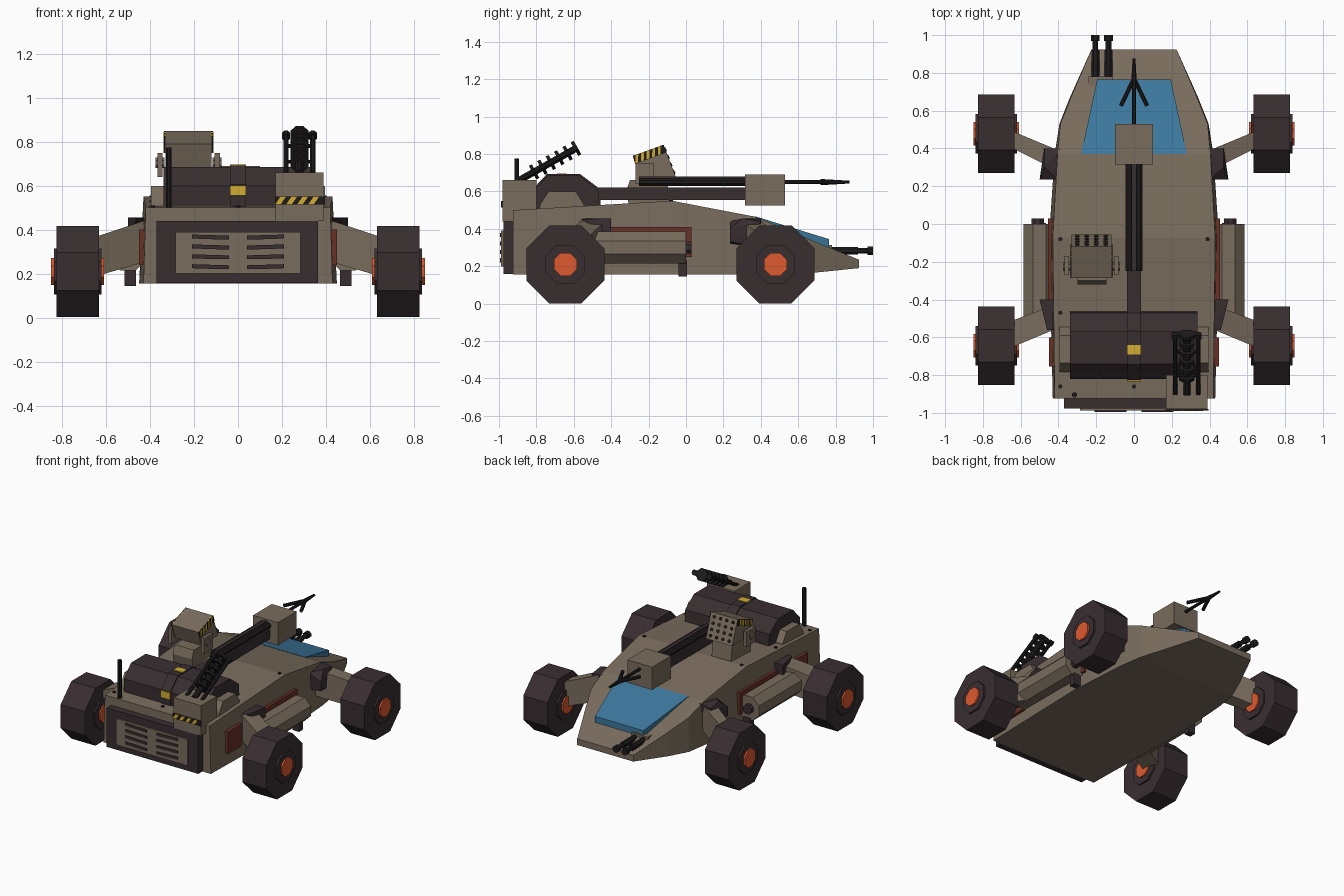
import bpy, bmesh, math
from mathutils import Vector, Matrix

cube = bpy.data.objects.get("Cube")
if cube:
    bpy.data.objects.remove(cube, do_unlink=True)


def material(name, rgb):
    m = bpy.data.materials.new(name)
    m.use_nodes = True
    m.diffuse_color = (*rgb, 1)
    bsdf = next(n for n in m.node_tree.nodes if n.type == 'BSDF_PRINCIPLED')
    bsdf.inputs["Base Color"].default_value = (*rgb, 1)
    bsdf.inputs["Roughness"].default_value = 0.8
    return m


TAN = material("dusty tan", (0.19, 0.15, 0.108))
DARK = material("dark plum grey", (0.04, 0.027, 0.03))
BLACK = material("black", (0.013, 0.011, 0.012))
BLUE = material("glass blue", (0.046, 0.19, 0.34))
ORANGE = material("hub orange", (0.72, 0.1, 0.028))
YELLOW = material("warning yellow", (0.64, 0.42, 0.032))
RED = material("rust red", (0.14, 0.03, 0.018))
EIGHTH = math.pi / 8
FLAT = 1 / math.cos(EIGHTH)     # apothem to radius of an octagon


def finish(name, bm, mat):
    bmesh.ops.recalc_face_normals(bm, faces=bm.faces)
    me = bpy.data.meshes.new(name)
    bm.to_mesh(me)
    bm.free()
    me.materials.append(mat)
    ob = bpy.data.objects.new(name, me)
    bpy.context.collection.objects.link(ob)
    return ob


def solid(name, pts, mat):
    """Convex block around a few corner points."""
    bm = bmesh.new()
    for p in pts:
        bm.verts.new(p)
    bmesh.ops.convex_hull(bm, input=bm.verts)
    bmesh.ops.dissolve_limit(bm, angle_limit=0.01, verts=bm.verts, edges=bm.edges)
    return finish(name, bm, mat)


def box(name, x, y, z, mat):
    return solid(name, [(a, b, c) for a in x for b in y for c in z], mat)


def prism_x(name, profile, x, mat):
    return solid(name, [(a, p[0], p[1]) for a in x for p in profile], mat)


def prism_y(name, profile, y, mat):
    return solid(name, [(p[0], b, p[1]) for b in y for p in profile], mat)


def rod(name, a, b, r, mat, sides=8, tip=None):
    """Cylinder or cone between two points, flats facing the axes."""
    a, b = Vector(a), Vector(b)
    bm = bmesh.new()
    rot = (b - a).to_track_quat('Z', 'Y').to_matrix().to_4x4()
    place = Matrix.Translation((a + b) / 2) @ rot @ Matrix.Rotation(EIGHTH, 4, 'Z')
    bmesh.ops.create_cone(bm, cap_ends=True, segments=sides, radius1=r,
                          radius2=r if tip is None else tip,
                          depth=(b - a).length, matrix=place)
    return finish(name, bm, mat)


def hazard(name, a, b, down, span, make, count):
    """Thin dark plate with slanted yellow bars, drawn by prism_x or prism_y."""
    a, b, down = Vector(a), Vector(b), Vector(down)
    lo, hi = span
    make(name + "_plate", [a, b, b + down, a + down], (lo, hi), BLACK)
    mid = (lo + hi) / 2
    grow = (lo - (hi - mid) * 0.3, hi + (hi - mid) * 0.3)
    step = (b - a) / (count + 0.5)
    for i in range(count):
        p = a + step * (i + 0.5)
        make(f"{name}_bar_{i}", [p, p + step * 0.5, p + down, p - step * 0.5 + down], grow, YELLOW)


# Hull: lofted stations (y, half width low, half width high, z low, z high)
stations = [(-.925, .43, .42, .155, .5), (-.075, .45, .43, .155, .55),
            (.37, .42, .405, .155, .465), (.53, .395, .39, .155, .4),
            (.68, .335, .33, .165, .336), (.925, .225, .225, .19, .235)]
bm = bmesh.new()
rings = [[bm.verts.new(p) for p in ((-lo, y, a), (lo, y, a), (hi, y, b), (-hi, y, b))]
         for y, lo, hi, a, b in stations]
bm.faces.new(rings[0])
bm.faces.new(rings[-1])
for r, s in zip(rings, rings[1:]):
    for i in range(4):
        bm.faces.new((r[i], r[(i + 1) % 4], s[(i + 1) % 4], s[i]))
finish("hull", bm, TAN)

# Canopy glass
solid("canopy", [(s * w, y, z) for s in (-1, 1) for w, y, z in
                 ((.28, .37, .467), (.28, .37, .44), (.195, .765, .345), (.195, .765, .29))], BLUE)

# Tail grille
box("tail_frame", (-.37, .365), (-.977, -.9), (.158, .44), DARK)
box("grille_plate", (-.285, .285), (-.988, -.97), (.2, .39), TAN)
for s in (-1, 1):
    for i in range(4):
        z = .225 + i * .045
        solid(f"grille_slot_{s}_{i}", [(s * x, y, z + d) for y in (-.995, -.985) for x, d in
              ((.04, -.004), (.04, .013), (.1, .013), (.21, .018), (.21, 0), (.1, -.004))], DARK)

# Engine drum with end caps and strap
drum = [(-.82, .48), (-.82, .6), (-.74, .685), (-.57, .685), (-.47, .61), (-.46, .48)]
prism_x("engine_drum", drum, (-.34, .335), DARK)
cap = [(-.79, .48), (-.78, .53), (-.735, .6), (-.59, .6), (-.545, .53), (-.54, .48)]
prism_x("engine_end_caps", cap, (-.395, .395), TAN)
prism_x("engine_strap", [(-.645 + (y + .645) * 1.04, .48 + (z - .48) * 1.04) for y, z in drum],
        (-.037, .037), DARK)
box("strap_mark_top", (-.037, .037), (-.69, -.64), (.688, .697), YELLOW)
box("strap_mark_rear", (-.037, .037), (-.834, -.826), (.555, .602), YELLOW)

# Main gun
box("gun_beam", (-.037, .037), (-.48, .32), (.555, .622), DARK)
for x in (-.024, .024):
    rod(f"gun_rail_{x}", (x, -.25, .65), (x, .32, .65), .022, BLACK)
box("gun_spine", (-.012, .012), (-.25, .32), (.63, .68), DARK)
box("gun_housing", (-.1, .1), (.315, .53), (.525, .69), TAN)
rod("gun_barrel", (0, .53, .65), (0, .74, .65), .011, BLACK)
rod("gun_muzzle", (0, .72, .65), (0, .875, .65), .018, BLACK, tip=.008)
for s in (-1, 1):
    rod(f"gun_prong_{s}", (s * .07, .625, .65), (0, .77, .65), .012, BLACK)

# Twin nose guns
for x in (-.205, -.135):
    rod(f"nose_gun_body_{x}", (x, .77, .283), (x, .92, .283), .023, BLACK)
    rod(f"nose_gun_barrel_{x}", (x, .92, .283), (x, .98, .283), .016, BLACK)
    rod(f"nose_gun_tip_{x}", (x, .97, .283), (x, 1, .283), .025, BLACK)
box("nose_gun_mount", (-.24, -.11), (.69, .78), (.25, .315), TAN)

# Missile pod on pedestal
prism_x("pod_pedestal", [(-.32, .6), (-.3, .66), (-.1, .66), (-.08, .5), (-.3, .5)], (-.3, -.145), TAN)
pod = [(-.285, .79), (-.12, .85), (-.055, .68), (-.25, .68)]
prism_x("missile_pod", pod, (-.33, -.12), TAN)
for x in (-.333, -.117):
    hazard(f"pod_hazard_{x}", pod[0], pod[1], (.014, -.042), (x - .004, x + .004), prism_x, 5)
for x0, x1 in ((-.375, -.335), (-.115, -.075)):
    box(f"pod_bracket_{x0}", (x0 + .008, x1 - .008), (-.27, -.17), (.64, .75), TAN)
    rod(f"pod_pivot_{x0}", (x0, -.225, .705), (x1, -.225, .705), .026, TAN)
top, low = Vector(pod[1]), Vector(pod[2])
for row in range(4):
    for col in range(4):
        p = top.lerp(low, .15 + row * .235)
        x = -.3 + col * .05
        rod(f"missile_hole_{row}_{col}", (x, p.x - .004, p.y - .002), (x, p.x + .004, p.y + .002),
            .012, BLACK)

# Rear gun box and coil gun
box("coil_gun_box", (.17, .39), (-.98, -.8), (.44, .66), TAN)
hazard("box_hazard", (.168, .55), (.394, .55), (0, -.036), (-.988, -.979), prism_y, 4)
start, end = Vector((.28, -.9, .655)), Vector((.28, -.58, .835))
aim = (end - start).normalized()
rod("coil_gun_core", start, end, .02, BLACK)
for i in range(6):
    c = start.lerp(end, .25 + i * .14)
    rod(f"coil_gun_ring_{i}", c, c + aim * .018, .045, BLACK)
for x in (-.062, .06):
    side = Vector((x, 0, 0))
    rod(f"coil_gun_rail_{x}", start + side, end + side, .013, BLACK)
    rod(f"coil_gun_tip_{x}", end + side - aim * .03, end + side, .02, BLACK)
for t in (.3, .7):
    c = start.lerp(end, t)
    rod(f"coil_gun_tie_{t}", c - Vector((.062, 0, 0)), c + Vector((.06, 0, 0)), .009, BLACK)

# Antenna
rod("antenna", (-.315, -.905, .48), (-.315, -.905, .775), .014, BLACK)

# Mirrored side parts
for s, label in ((1, "left"), (-1, "right")):
    # Wheels: tyre, rim disc and hub
    for wy, end_name in ((.478, "front"), (-.645, "rear")):
        for part, x0, x1, apothem, mat in (("tyre", .632, .825, .208, DARK),
                                           ("rim", .62, .838, .105, DARK),
                                           ("hub", .61, .85, .062, ORANGE)):
            rod(f"{end_name}_{label}_{part}", (s * x0, wy, .21), (s * x1, wy, .21),
                apothem * FLAT, mat)

    # Suspension arms and their joints
    for name, inner, outer in (("front", (.28, .39), (.4, .49)), ("rear", (-.55, -.42), (-.65, -.51))):
        solid(f"{name}_{label}_arm",
              [(s * .4, y, z) for y in inner for z in (.26, .45)] +
              [(s * .64, y, z) for y in outer for z in (.19, .37)], TAN)
    solid(f"front_{label}_joint", [(s * x, y, z) for x, y, z in
          ((.39, .4, .455), (.475, .4, .44), (.39, .4, .4), (.475, .36, .31), (.4, .235, .44),
           (.5, .235, .4), (.4, .235, .32), (.5, .235, .33), (.475, .3, .455))], DARK)
    solid(f"rear_{label}_joint", [(s * x, y, z) for x, y, z in
          ((.4, -.56, .455), (.46, -.56, .45), (.4, -.4, .455), (.5, -.4, .455),
           (.4, -.4, .37), (.5, -.4, .37), (.49, -.44, .455))], DARK)

    # Side tank with outlet, rust panels
    rod(f"{label}_side_tank", (s * .5, -.56, .3), (s * .5, 0, .3), .085 * FLAT, TAN)
    box(f"{label}_tank_outlet", (s * .465, s * .517), (-.04, .005), (.145, .23), DARK)
    rod(f"{label}_tank_cap", (s * .51, -.02, .3), (s * .51, .03, .3), .035, DARK)
    box(f"{label}_panel_front", (s * .42, s * .455), (-.45, .03), (.25, .41), RED)
    box(f"{label}_panel_rear", (s * .42, s * .45), (-.755, -.6), (.24, .4), RED)

# Deck bolts
for x, y, z in ((-.39, -.08, .55), (.39, -.08, .55), (-.39, -.47, .528), (-.39, -.86, .505),
                (0, -.86, .505)):
    rod(f"deck_bolt_{x}_{y}", (x, y, z - .01), (x, y, z + .005), .012, BLACK, sides=6)
